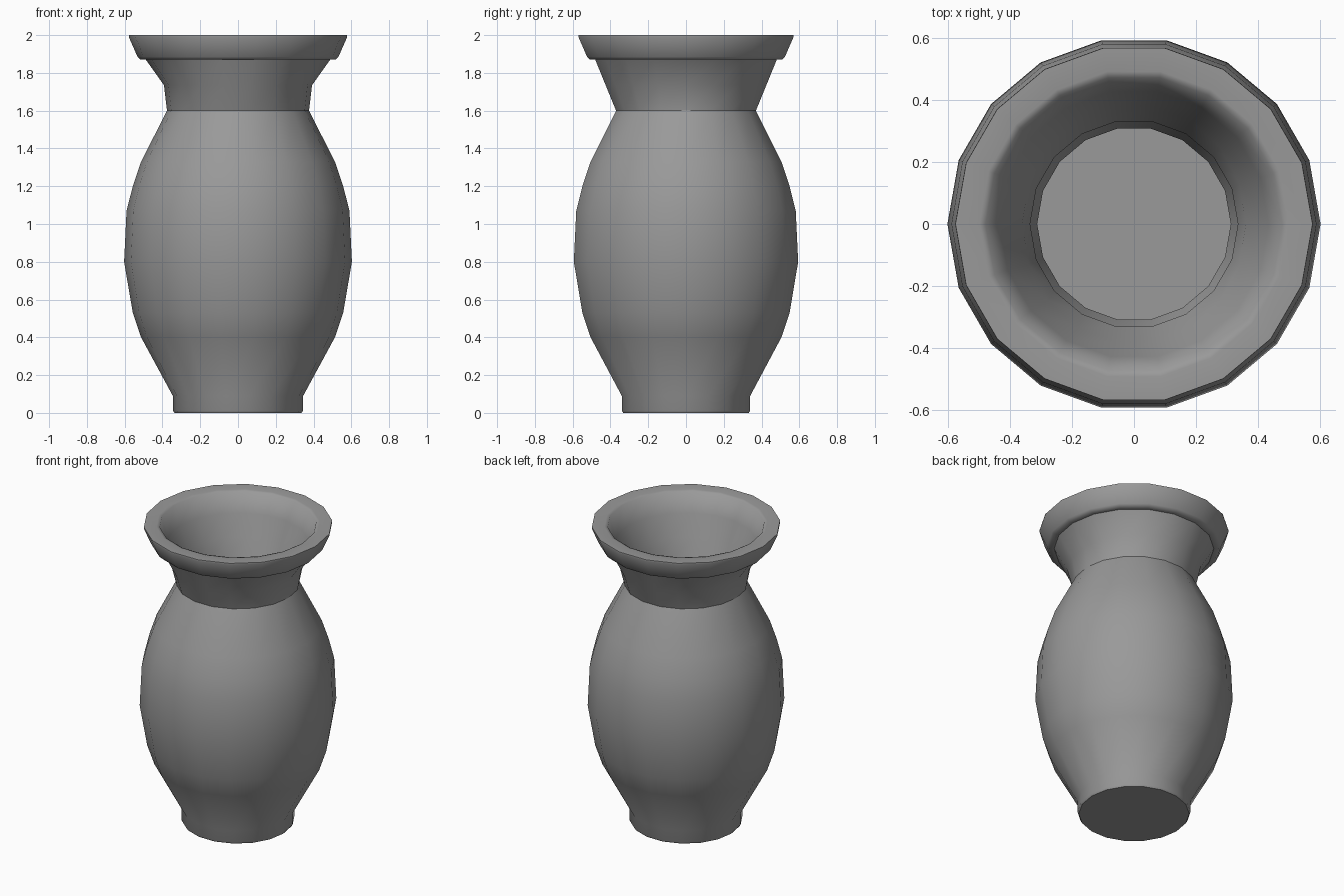
import bpy, bmesh
from math import cos, sin, tau

if "Cube" in bpy.data.objects:
    bpy.data.objects.remove(bpy.data.objects["Cube"])

SIDES = 18

# one ring of the wall profile: radius along x, radius along y, height, hard edge
def ring(r, z, ry=None, sharp=False):
    return (r, ry or r, z, sharp)

outer = [ring(0.337, 0.0, sharp=True), ring(0.345, 0.012), ring(0.345, 0.09),
         ring(0.513, 0.40), ring(0.557, 0.53), ring(0.603, 0.80),
         ring(0.590, 1.07), ring(0.557, 1.20), ring(0.513, 1.33),
         ring(0.376, 1.60, sharp=True), ring(0.392, 1.735, 0.432),
         ring(0.488, 1.87, sharp=True)]
rim = [ring(0.518, 1.87), ring(0.532, 1.885), ring(0.578, 1.99),
       ring(0.577, 2.0, sharp=True), ring(0.50, 2.0), ring(0.48, 1.995)]
inner = [ring(0.435, 1.87), ring(0.362, 1.735, 0.387),
         ring(0.336, 1.60, sharp=True),
         ring(0.475, 1.33), ring(0.518, 1.20), ring(0.55, 1.07),
         ring(0.563, 0.80), ring(0.517, 0.53), ring(0.473, 0.40),
         ring(0.313, 0.10), ring(0.313, 0.05, sharp=True)]
profile = outer + rim + inner

# spin the profile into rings and bridge them
bm = bmesh.new()
rings = [[bm.verts.new((rx * cos(tau * i / SIDES), ry * sin(tau * i / SIDES), z))
          for i in range(SIDES)] for rx, ry, z, sharp in profile]
for a, b in zip(rings, rings[1:]):
    for i in range(SIDES):
        j = (i + 1) % SIDES
        bm.faces.new((a[i], a[j], b[j], b[i]))

# underside and inside floor
bm.faces.new(rings[0][::-1])
bm.faces.new(rings[-1])
bmesh.ops.recalc_face_normals(bm, faces=bm.faces)

# smooth surface, hard edges at the marked rings
for f in bm.faces:
    f.smooth = True
for verts, row in zip(rings, profile):
    if row[3]:
        for i in range(SIDES):
            bm.edges.get((verts[i], verts[(i + 1) % SIDES])).smooth = False

mesh = bpy.data.meshes.new("vase")
bm.to_mesh(mesh)
bm.free()
vase = bpy.data.objects.new("vase", mesh)
bpy.context.collection.objects.link(vase)

# dark grey clay
clay = bpy.data.materials.new("clay")
clay.diffuse_color = (0.32, 0.32, 0.32, 1)
clay.use_nodes = True
clay.node_tree.nodes["Principled BSDF"].inputs["Base Color"].default_value = clay.diffuse_color
mesh.materials.append(clay)
